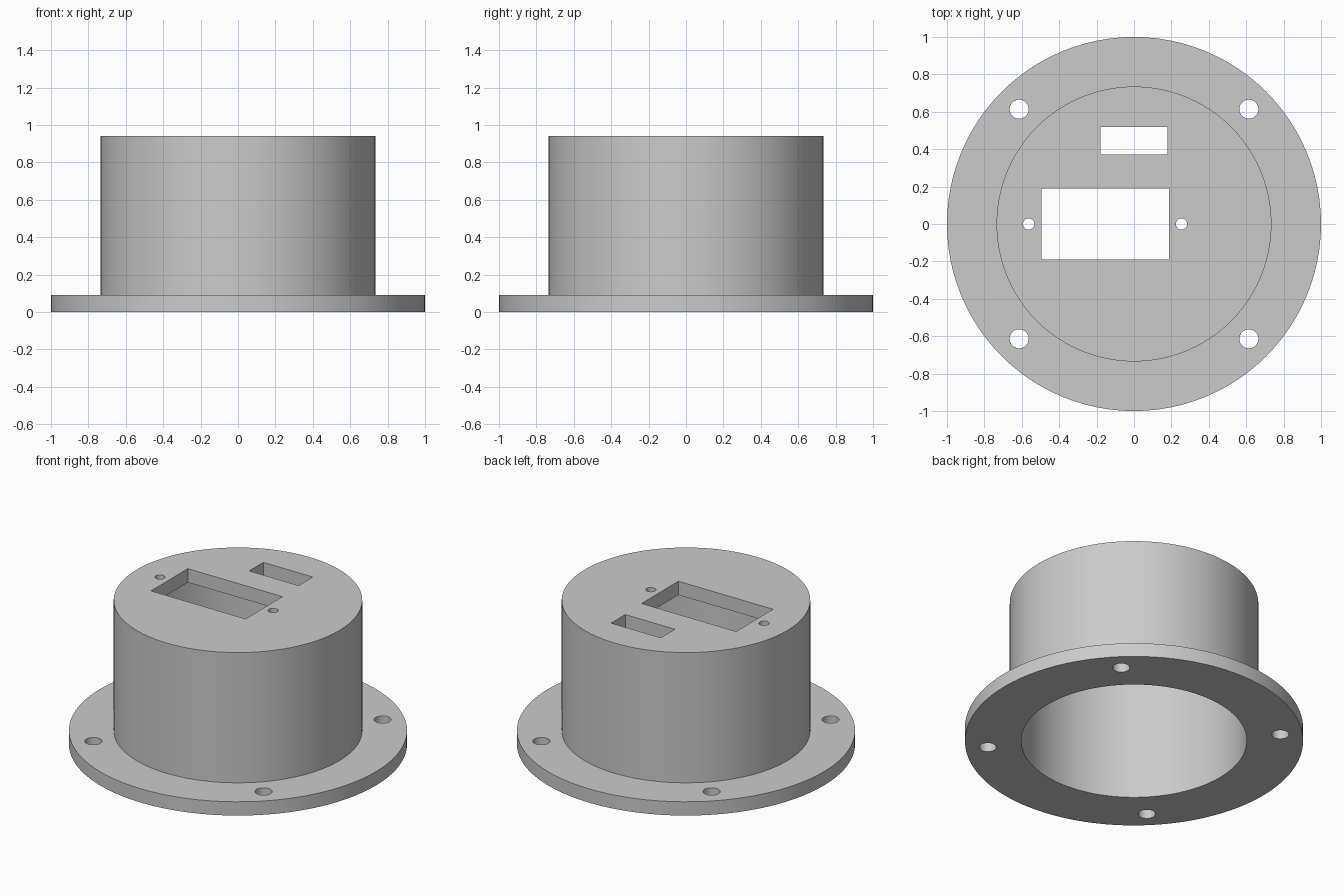
import bpy, bmesh, math

cube = bpy.data.objects.get("Cube")
if cube:
    bpy.data.objects.remove(cube, do_unlink=True)

FLANGE_R, BODY_R, INNER_R = 1.0, 0.735, 0.667
HEIGHT, PLATE = 0.94, 0.09
SIDES = 96

# Single grey material
grey = bpy.data.materials.new("plain grey")
grey.use_nodes = True
colour = (0.6, 0.6, 0.6, 1)
grey.diffuse_color = colour
grey.node_tree.nodes["Principled BSDF"].inputs["Base Color"].default_value = colour


def add_object(name, bm):
    bmesh.ops.recalc_face_normals(bm, faces=bm.faces)
    mesh = bpy.data.meshes.new(name)
    bm.to_mesh(mesh)
    bm.free()
    mesh.materials.append(grey)
    obj = bpy.data.objects.new(name, mesh)
    bpy.context.collection.objects.link(obj)
    return obj


def lathe(name, profile):
    """Stack rings of the profile and cap both ends."""
    bm = bmesh.new()
    rings = []
    for r, z in profile:
        angles = [math.tau * i / SIDES for i in range(SIDES)]
        rings.append([bm.verts.new((r * math.cos(a), r * math.sin(a), z)) for a in angles])
    for low, high in zip(rings, rings[1:]):
        for i in range(SIDES):
            j = (i + 1) % SIDES
            bm.faces.new((low[i], low[j], high[j], high[i]))
    bm.faces.new(rings[0])
    bm.faces.new(rings[-1])
    return add_object(name, bm)


def cut(target, cutter):
    mod = target.modifiers.new(cutter.name, 'BOOLEAN')
    mod.operation = 'DIFFERENCE'
    mod.solver = 'EXACT'
    mod.object = cutter
    bpy.context.view_layer.objects.active = target
    bpy.ops.object.modifier_apply(modifier=mod.name)
    bpy.data.objects.remove(cutter, do_unlink=True)


def drill(target, x, y, z, r):
    bpy.ops.mesh.primitive_cylinder_add(vertices=32, radius=r, depth=0.3, location=(x, y, z))
    bpy.context.object.name = "drill_cutter"
    cut(target, bpy.context.object)


def slot(target, x0, x1, y0, y1, z):
    bpy.ops.mesh.primitive_cube_add(size=1, location=((x0 + x1) / 2, (y0 + y1) / 2, z))
    box = bpy.context.object
    box.name = "slot_cutter"
    box.scale = (x1 - x0, y1 - y0, 0.3)
    cut(target, box)


# Hollow flanged cap: outside up to the lid, with the open cavity below it
housing = lathe("flanged_housing", [
    (INNER_R, HEIGHT - PLATE), (INNER_R, 0), (FLANGE_R, 0), (FLANGE_R, PLATE),
    (BODY_R, PLATE), (BODY_R, HEIGHT)])

# Four mounting holes in the flange
for sx in (-1, 1):
    for sy in (-1, 1):
        drill(housing, sx * 0.614, sy * 0.614, PLATE / 2, 0.051)

# Socket and switch openings in the lid, with two screw holes
slot(housing, -0.495, 0.188, -0.19, 0.19, HEIGHT)
slot(housing, -0.18, 0.178, 0.372, 0.518, HEIGHT)
for x in (-0.563, 0.254):
    drill(housing, x, 0, HEIGHT, 0.03)

bpy.ops.object.select_all(action='DESELECT')
housing.select_set(True)
bpy.context.view_layer.objects.active = housing
bpy.ops.object.shade_smooth_by_angle(angle=math.radians(30))
